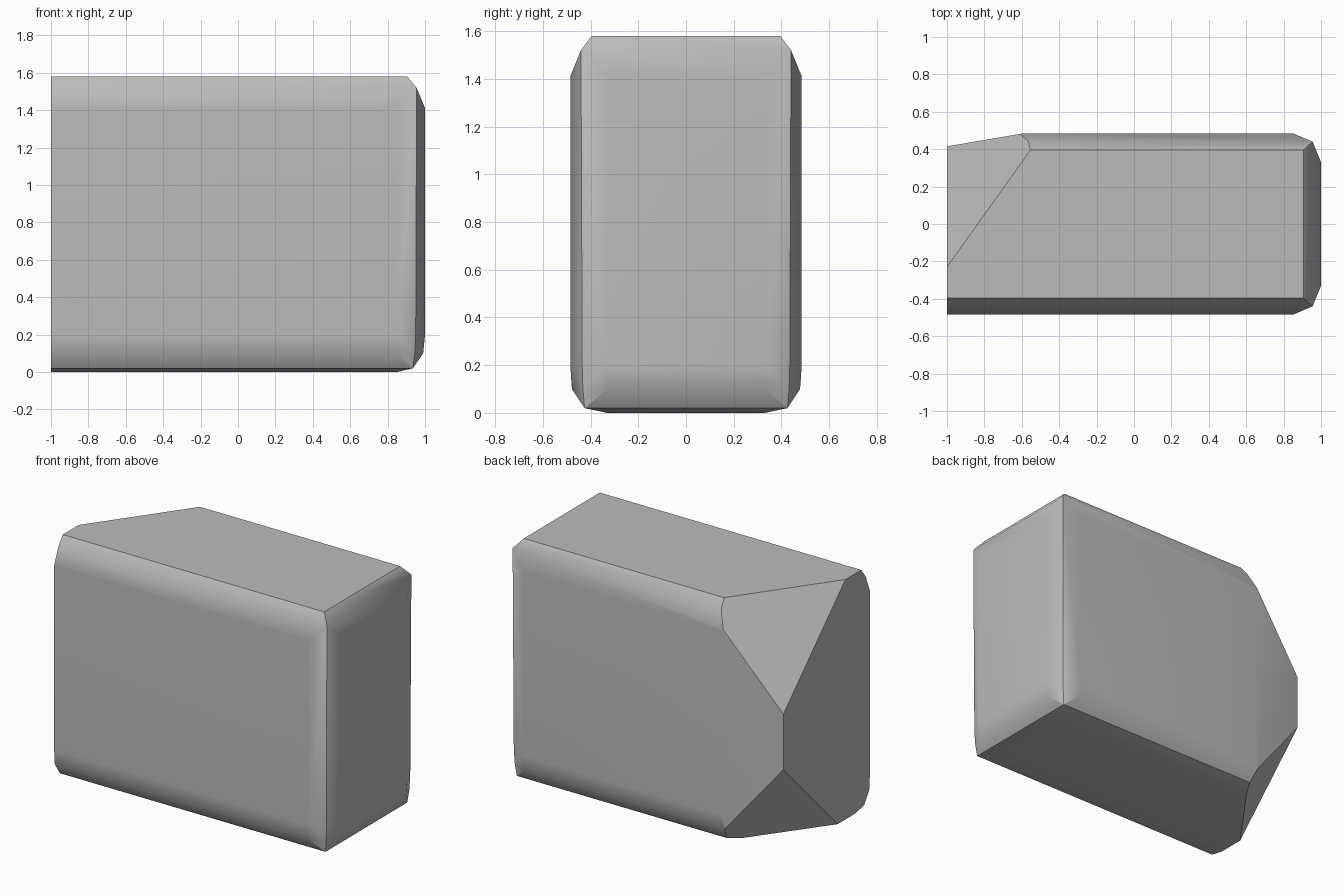
import bpy
import bmesh
from mathutils import Vector

cube = bpy.data.objects.get("Cube")
if cube:
    bpy.data.objects.remove(cube, do_unlink=True)

# One plain material
grey = bpy.data.materials.new("plain_grey")
grey.use_nodes = True
colour = (0.5, 0.5, 0.5, 1)
grey.diffuse_color = colour
grey.node_tree.nodes["Principled BSDF"].inputs["Base Color"].default_value = colour

# Corner profile: height, then plan points of the rounded corner
LEVELS = [
    (0.0, [(0.85, 0.33)]),
    (0.02, [(0.935, 0.425)]),
    (0.10, [(0.84, 0.478), (0.945, 0.432), (0.99, 0.33)]),
    (0.20, [(0.85, 0.485), (0.95, 0.435), (1.0, 0.33)]),
    (1.41, [(0.85, 0.485), (0.95, 0.435), (1.0, 0.33)]),
    (1.52, [(0.955, 0.44)]),
    (1.58, [(0.905, 0.395)]),
]

# Block with softened edges, mirrored front to back and running past the flat end
bm = bmesh.new()
for z, corner in LEVELS:
    widest = max(y for x, y in corner)
    for side in (-1, 1):
        for x, y in corner + [(-1.3, widest)]:
            bm.verts.new((x, side * y, z))
hull = bmesh.ops.convex_hull(bm, input=bm.verts[:])
loose = {v for v in hull["geom_interior"] if isinstance(v, bmesh.types.BMVert)}
bmesh.ops.delete(bm, geom=list(loose), context="VERTS")


def slice_off(a, b, c):
    """Cut along the plane through three points and cap the opening."""
    a, b, c = Vector(a), Vector(b), Vector(c)
    normal = (b - a).cross(c - a).normalized()
    if normal.dot(Vector((0.3, 0, 0.8)) - a) > 0:
        normal.negate()
    cut = bmesh.ops.bisect_plane(
        bm, geom=bm.verts[:] + bm.edges[:] + bm.faces[:], dist=0.0001,
        plane_co=a, plane_no=normal, clear_outer=True)
    rim = [e for e in cut["geom_cut"] if isinstance(e, bmesh.types.BMEdge)]
    bmesh.ops.holes_fill(bm, edges=rim, sides=0)


# Flat end, tapered back, then the upper and lower back corners
slice_off((-1, 0, 0), (-1, 1, 0), (-1, 0, 1))
slice_off((-0.59, 0.485, 0), (-0.59, 0.485, 1), (-1, 0.415, 0))
slice_off((-0.55, 0.4, 1.58), (-1, -0.23, 1.58), (-1, 0.415, 0.94))
slice_off((-0.6, 0.4, 0), (-1, -0.15, 0), (-1, 0.415, 0.575))

bmesh.ops.remove_doubles(bm, verts=bm.verts[:], dist=0.001)
bmesh.ops.dissolve_limit(bm, angle_limit=0.01, verts=bm.verts[:], edges=bm.edges[:])
bmesh.ops.recalc_face_normals(bm, faces=bm.faces[:])

mesh = bpy.data.meshes.new("cut_block")
bm.to_mesh(mesh)
bm.free()
mesh.materials.append(grey)
block = bpy.data.objects.new("cut_block", mesh)
bpy.context.collection.objects.link(block)

# Smooth the soft edges and keep the hard ones crisp
bpy.ops.object.select_all(action="DESELECT")
block.select_set(True)
bpy.context.view_layer.objects.active = block
bpy.ops.object.shade_smooth_by_angle(angle=0.59)
weighted = block.modifiers.new("face_weighted", "WEIGHTED_NORMAL")
weighted.keep_sharp = True
